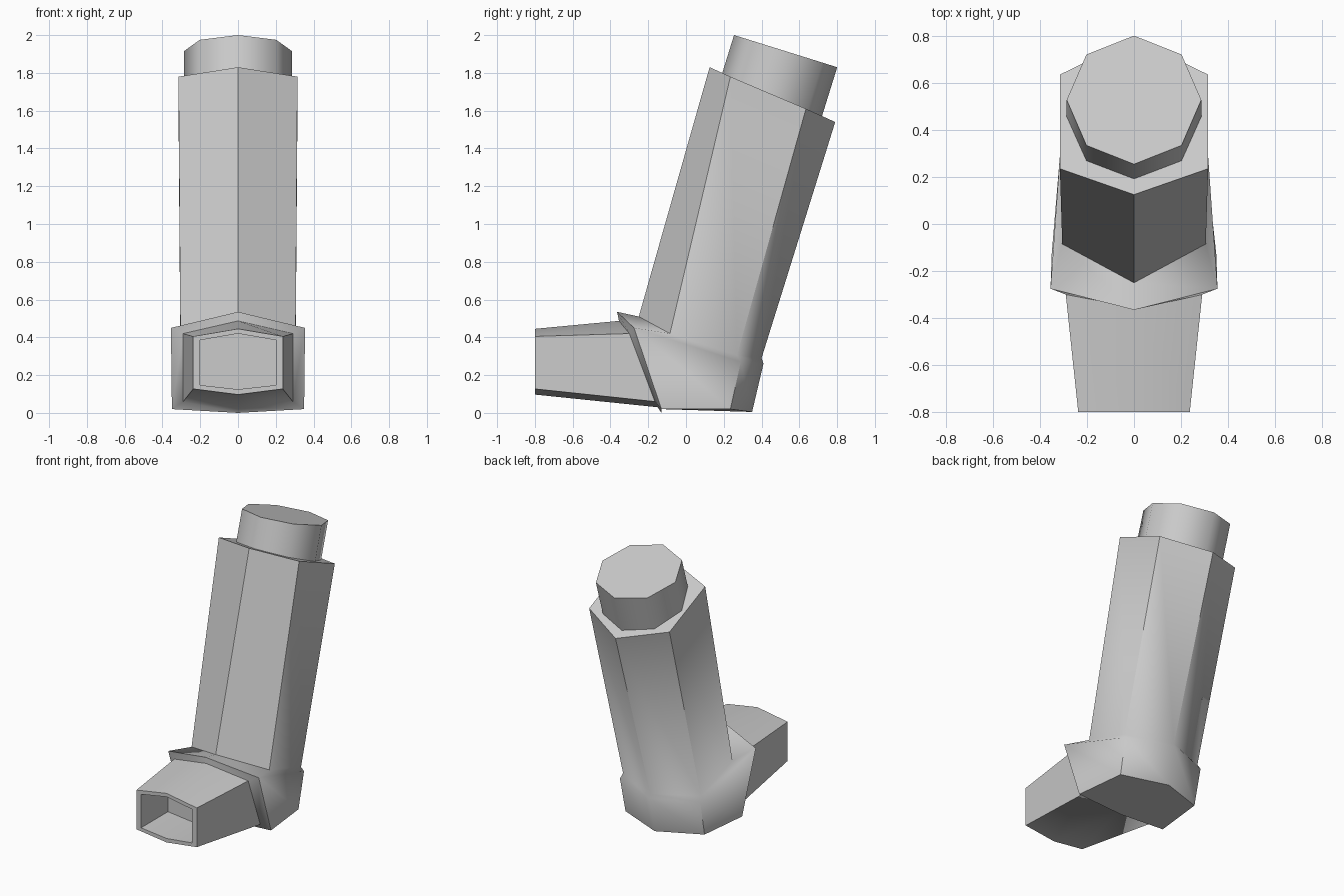
import bpy, bmesh, math
from mathutils import Matrix, Vector

if "Cube" in bpy.data.objects:
    bpy.data.objects.remove(bpy.data.objects["Cube"])


def hex_ring(bm, half):
    """Six-sided ring from four half-profile points, mirrored in x."""
    pts = half + [(-x, y, z) for x, y, z in half[2:0:-1]]
    return [bm.verts.new(p) for p in pts]


def loft(bm, rings, skip=()):
    """Skin successive rings; skip = list of (band, side) left open."""
    for b, (r, s) in enumerate(zip(rings, rings[1:])):
        for i in range(6):
            if (b, i) not in skip:
                j = (i + 1) % 6
                bm.faces.new((r[i], r[j], s[j], s[i]))


def finish(bm, name):
    bmesh.ops.remove_doubles(bm, verts=bm.verts[:], dist=0.0005)
    bmesh.ops.recalc_face_normals(bm, faces=bm.faces[:])
    me = bpy.data.meshes.new(name)
    bm.to_mesh(me)
    bm.free()
    ob = bpy.data.objects.new(name, me)
    bpy.context.collection.objects.link(ob)
    bpy.ops.object.select_all(action='DESELECT')
    ob.select_set(True)
    bpy.context.view_layer.objects.active = ob
    bpy.ops.object.shade_smooth_by_angle(angle=math.radians(50))
    return ob


# Housing: tilted sleeve, ledge and base (front centre, side, side, back centre)
sleeve_top = [(0, .125, 1.83), (.315, .235, 1.78), (.315, .635, 1.61), (0, .79, 1.54)]
sleeve_foot = [(0, -.25, .51), (.305, -.085, .42), (.305, .27, .305), (0, .40, .29)]
base_top = [(0, -.365, .535), (.355, -.275, .45), (.315, .29, .27), (0, .41, .26)]
base_foot = [(0, -.13, 0), (.35, -.13, .02), (.31, .235, .02), (0, .35, .005)]

bm = bmesh.new()
rings = [hex_ring(bm, h) for h in (sleeve_top, sleeve_foot, base_top, base_foot)]
loft(bm, rings, skip=[(2, 0), (2, 5)])
bm.faces.new(rings[0])
bm.faces.new(rings[-1])

# Mouthpiece: grows from the open base front, then rim and recess
collar = [base_top[0], base_top[1], base_foot[1], base_foot[0]]
root = [(0, -.355, .487), (.29, -.30, .42), (.29, -.165, .06), (0, -.15, .03)]


def flat(x, y, zs):
    return [(0, y, zs[0]), (x, y, zs[1]), (x, y, zs[2]), (0, y, zs[3])]


tip = flat(.237, -.8, (.445, .405, .127, .097))
lip = flat(.20, -.8, (.42, .385, .147, .125))
recess = flat(.20, -.5, (.42, .385, .147, .125))
rings = [hex_ring(bm, h) for h in (collar, root, tip, lip, recess)]
loft(bm, rings)
bm.faces.new(rings[-1])
finish(bm, "inhaler_housing")

# Canister: tilted octagonal cylinder set into the sleeve
tilt = math.radians(17.3)
axis = Vector((0, math.sin(tilt), math.cos(tilt)))
length = .45
centre = Vector((0, .5275, 1.915)) - axis * length / 2
bm = bmesh.new()
bmesh.ops.create_cone(bm, cap_ends=True, segments=8, radius1=.286, radius2=.286,
                      depth=length,
                      matrix=Matrix.Translation(centre) @ Matrix.Rotation(-tilt, 4, 'X'))
finish(bm, "canister")
